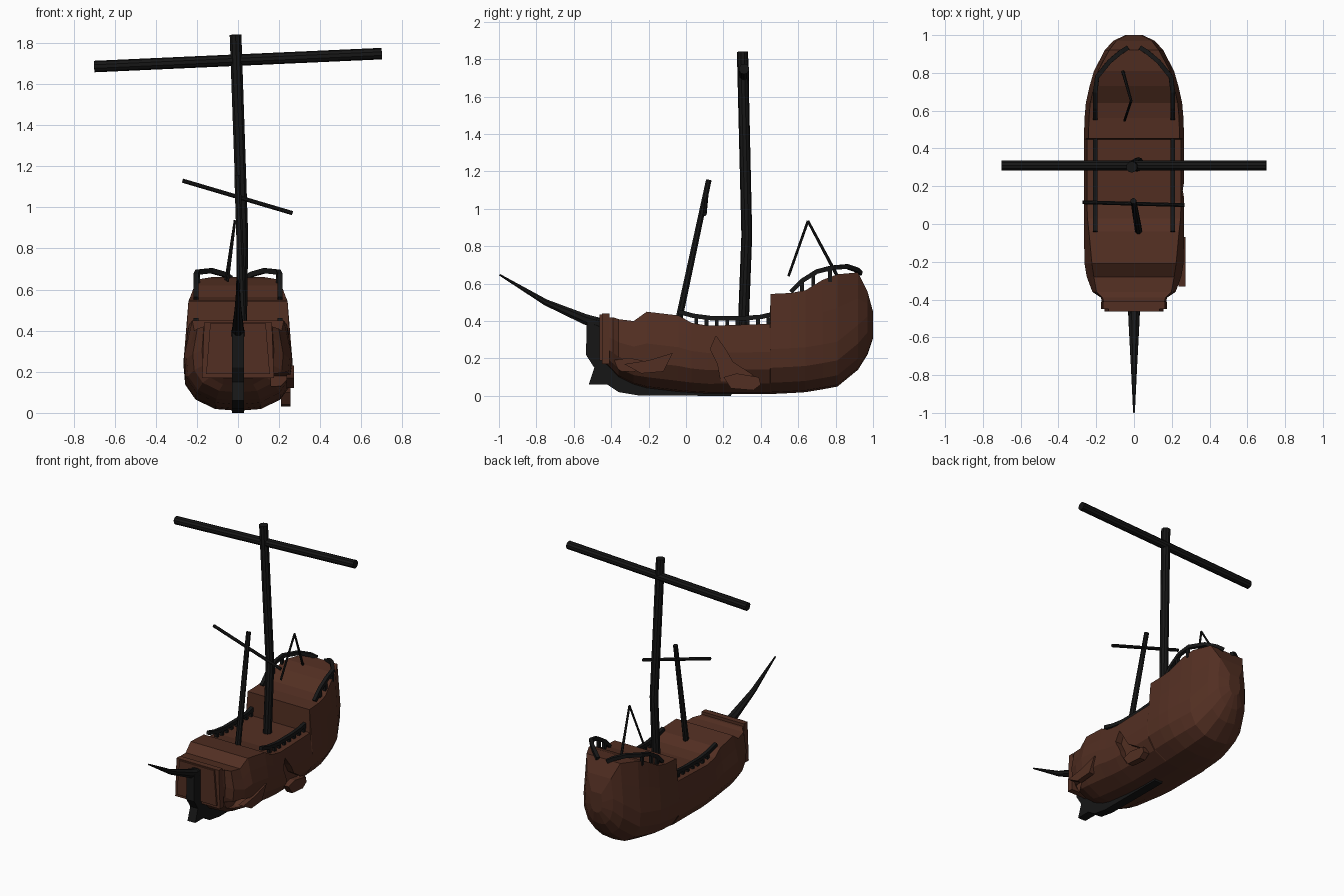
import bpy, bmesh, math
from mathutils import Vector

def material(name, c):
    m = bpy.data.materials.new(name)
    m.diffuse_color = (*c, 1)
    return m

BROWN = material("brown_wood", (0.085, 0.028, 0.016))
BLACK = material("dark_wood", (0.008, 0.008, 0.008))

def finish(name, bm, mat):
    bmesh.ops.recalc_face_normals(bm, faces=bm.faces)
    me = bpy.data.meshes.new(name)
    bm.to_mesh(me)
    bm.free()
    ob = bpy.data.objects.new(name, me)
    bpy.context.collection.objects.link(ob)
    if mat:
        me.materials.append(mat)
    return ob

def loft(bm, rings):
    rs = [[bm.verts.new(p) for p in r] for r in rings]
    n = len(rs[0])
    for a, b in zip(rs, rs[1:]):
        for i in range(n):
            bm.faces.new((a[i], a[(i + 1) % n], b[(i + 1) % n], b[i]))
    bm.faces.new(rs[0])
    bm.faces.new(rs[-1])

def add_tube(bm, pts, radii, n=10):
    pts = [Vector(p) for p in pts]
    rings = []
    for i, p in enumerate(pts):
        d = (pts[min(i + 1, len(pts) - 1)] - pts[max(i - 1, 0)]).normalized()
        ref = Vector((0, 1, 0)) if abs(d.z) > 0.8 else Vector((0, 0, 1))
        u = d.cross(ref).normalized()
        v = u.cross(d)
        r = radii[i] if isinstance(radii, (list, tuple)) else radii
        a = [2 * math.pi * (k + 0.5) / n for k in range(n)]
        rings.append([p + u * r * math.cos(t) + v * r * math.sin(t) for t in a])
    loft(bm, rings)

def tube(name, pts, radii, n=10):
    bm = bmesh.new()
    add_tube(bm, pts, radii, n)
    return finish(name, bm, BLACK)

def side_plate(name, yz, x0, x1, mat):
    """Side-view outline pushed from x0 to x1."""
    bm = bmesh.new()
    loft(bm, [[(x, y, z) for y, z in yz] for x in (x0, x1)])
    return finish(name, bm, mat)

# Hull: stations of y, keel height, deck height, half width, deck width factor
stations = [
    (-0.43, 0.17, 0.42, 0.165, 0.95), (-0.39, 0.13, 0.42, 0.175, 0.95),
    (-0.36, 0.10, 0.41, 0.22, 0.90), (-0.28, 0.06, 0.40, 0.25, 0.85),
    (-0.21, 0.04, 0.45, 0.262, 0.85), (-0.04, 0.02, 0.43, 0.265, 0.90),
    (0.03, 0.015, 0.39, 0.265, 0.93), (0.12, 0.01, 0.375, 0.265, 0.94),
    (0.448, 0.01, 0.385, 0.265, 0.94), (0.452, 0.01, 0.545, 0.265, 0.91),
    (0.56, 0.015, 0.55, 0.262, 0.91), (0.64, 0.02, 0.565, 0.255, 0.91),
    (0.73, 0.035, 0.62, 0.235, 0.90), (0.81, 0.05, 0.65, 0.212, 0.90),
    (0.92, 0.14, 0.66, 0.155, 0.85), (0.97, 0.22, 0.56, 0.11, 0.85),
    (1.0, 0.31, 0.45, 0.045, 0.85)]
rings = []
for y, zb, zt, w, tf in stations:
    h = zt - zb
    s = min(1, h / 0.4)
    half = [(0.42, 0.01 * s), (0.78, 0.06 * s), (0.97, 0.14 * s),
            (1, 0.24 * s), (0.5 + tf / 2, 0.5 * (h + 0.24 * s)), (tf, h)]
    right = [(w * u, y, zb + v) for u, v in half]
    rings.append([(0, y, zb)] + right + [(-x, a, z) for x, a, z in reversed(right)])
bm = bmesh.new()
loft(bm, rings)
hull = finish("hull", bm, BROWN)

# Torn gashes on the right side
gashes = [
    [(0.16, 0.32), (0.13, 0.25), (0.17, 0.17), (0.19, 0.06), (0.24, 0.02),
     (0.27, 0.09), (0.36, 0.11), (0.25, 0.18), (0.21, 0.25)],
    [(-0.39, 0.19), (-0.36, 0.13), (-0.28, 0.13), (-0.20, 0.18), (-0.30, 0.20)]]
for i, g in enumerate(gashes):
    c = side_plate("gash_cutter", g, (0.215, 0.16)[i], 0.4, None)
    c.hide_render = True
    c.hide_viewport = True
    mod = hull.modifiers.new("gash", 'BOOLEAN')
    mod.object = c
    mod.operation = 'DIFFERENCE'
    mod.solver = 'EXACT'

# Broken planks around the gashes
side_plate("broken_plank_mid", [(0.20, 0.10), (0.24, 0.04), (0.36, 0.03), (0.40, 0.06),
                                (0.39, 0.10), (0.27, 0.12)], 0.21, 0.255, BROWN)
side_plate("broken_plank_fore", [(-0.33, 0.17), (-0.24, 0.12), (-0.12, 0.13),
                                 (-0.07, 0.23), (-0.2, 0.19)], 0.235, 0.272, BROWN)

# Bow board with a raised inner panel
def bow_panel(name, y0, y1, top, bot, z0, z1):
    bm = bmesh.new()
    loft(bm, [[(-bot, y, z0), (bot, y, z0), (top, y, z1), (-top, y, z1)] for y in (y0, y1)])
    finish(name, bm, BROWN)
bow_panel("bow_board", -0.45, -0.41, 0.165, 0.175, 0.17, 0.44)
bow_panel("bow_inner_panel", -0.462, -0.44, 0.135, 0.155, 0.19, 0.435)

# Stem post and keel
side_plate("stem_and_keel", [
    (-0.44, 0.42), (-0.53, 0.40), (-0.535, 0.22), (-0.49, 0.15), (-0.52, 0.06),
    (-0.42, 0.06), (-0.36, 0.02), (-0.25, 0.002), (0.24, 0.0), (0.26, 0.04),
    (-0.2, 0.09), (-0.40, 0.17), (-0.44, 0.2)], -0.03, 0.03, BLACK)
tube("bowsprit", [(0, -0.46, 0.385), (0, -0.54, 0.41), (0, -0.75, 0.5), (0, -0.997, 0.648)],
     [0.034, 0.03, 0.018, 0.005], 8)

# Masts and yards
tube("main_mast", [(0.015, 0.305, 0.34), (0.022, 0.325, 0.86), (-0.012, 0.302, 1.84)],
     [0.029, 0.029, 0.03], 10)
tube("main_yard", [(-0.7, 0.31, 1.685), (0.7, 0.31, 1.748)], 0.028, 10)
tube("fore_mast", [(0.025, -0.04, 0.4), (-0.003, 0.122, 1.155)], [0.02, 0.016], 8)
tube("fore_yard", [(-0.27, 0.115, 1.13), (0.265, 0.1, 0.972)], 0.011, 8)
tube("broken_aft_mast", [(-0.062, 0.82, 0.62), (-0.015, 0.652, 0.935)], [0.009, 0.007], 6)
tube("broken_mast_tip", [(-0.015, 0.652, 0.935), (-0.05, 0.548, 0.64)], [0.007, 0.007], 6)

# Railings, mirrored to both sides
def railing(name, path, posts, r):
    bm = bmesh.new()
    for s in (1, -1):
        add_tube(bm, [(s * x, y, z) for x, y, z in path], r, 4)
        for x, y, z0, z1 in posts:
            add_tube(bm, [(s * x, y, z0), (s * x, y, z1)], 0.014, 4)
    finish(name, bm, BLACK)

railing("waist_rail",
        [(0.205, -0.04, 0.45), (0.205, 0.04, 0.428), (0.205, 0.14, 0.415),
         (0.205, 0.3, 0.415), (0.205, 0.4, 0.422), (0.205, 0.455, 0.435)],
        [(0.205, 0.055 * k, 0.36, 0.42) for k in range(1, 9)], 0.017)
railing("stern_rail",
        [(0.205, 0.56, 0.555), (0.205, 0.62, 0.615), (0.205, 0.70, 0.665), (0.195, 0.78, 0.685),
         (0.13, 0.86, 0.692), (0.07, 0.91, 0.675), (0.035, 0.932, 0.655)],
        [(0.205, 0.62, 0.55, 0.61), (0.205, 0.68, 0.57, 0.65), (0.195, 0.77, 0.61, 0.685)], 0.017)
